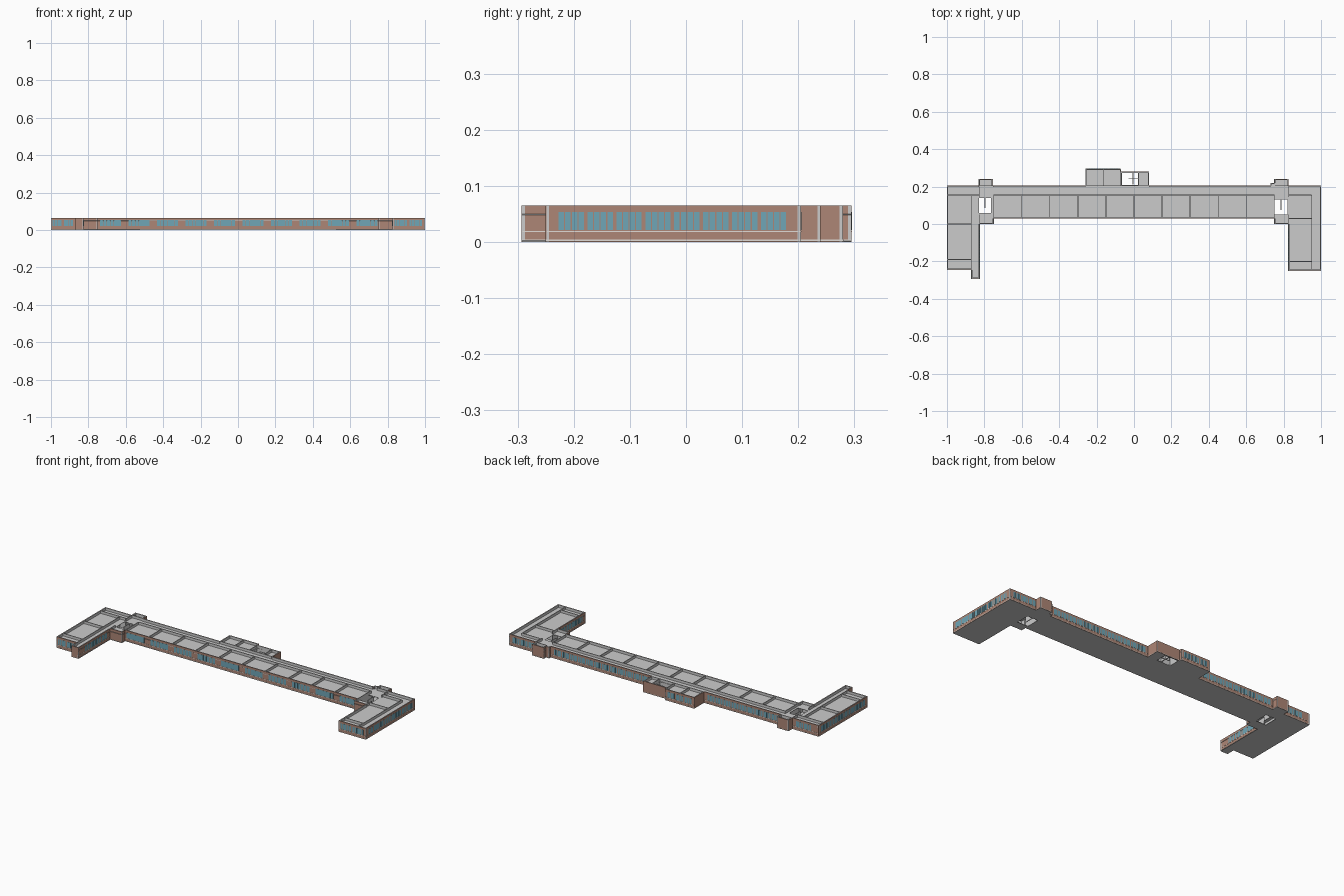
import bpy, bmesh
from mathutils import Vector, Matrix

if "Cube" in bpy.data.objects:
    bpy.data.objects.remove(bpy.data.objects["Cube"])

H = 0.065
OUT = [(-1, -.245), (-.87, -.245), (-.87, -.293), (-.825, -.293), (-.825, 0), (-.75, 0),
       (-.75, .03), (.75, .03), (.75, 0), (.825, 0), (.825, -.25), (1, -.25), (1, .205),
       (.825, .205), (.825, .24), (.75, .24), (.75, .22), (.73, .22), (.73, .205),
       (.08, .205), (.08, .28), (-.07, .28), (-.07, .295), (-.26, .295), (-.26, .205),
       (-.755, .205), (-.755, .24), (-.83, .24), (-.83, .205), (-1, .205)]
SHAFTS = [(-.83, .06, -.765, .14), (.752, .05, .82, .13), (-.065, .21, .022, .274)]


def material(name, col):
    m = bpy.data.materials.new(name)
    m.diffuse_color = (*col, 1)
    m.use_nodes = True
    m.node_tree.nodes["Principled BSDF"].inputs["Base Color"].default_value = m.diffuse_color
    return m


brick = material("brick", (.42, .24, .18))
glass = material("glass", (.16, .38, .47))
white = material("trim", (.75, .72, .68))


def finish(bm, name, mat=None):
    me = bpy.data.meshes.new(name)
    bmesh.ops.recalc_face_normals(bm, faces=bm.faces)
    bm.to_mesh(me)
    bm.free()
    ob = bpy.data.objects.new(name, me)
    bpy.context.collection.objects.link(ob)
    if mat:
        me.materials.append(mat)
    return ob


def panel(bm, p, q, s0, s1, z0, z1, o0, o1):
    """Box along edge p-q from s0 to s1, offset o0..o1 outward."""
    p, q = Vector(p), Vector(q)
    d = (q - p).normalized()
    n = Vector((d.y, -d.x))
    c = p + d * (s0 + s1) / 2 + n * (o0 + o1) / 2
    m = Matrix(((d.x * (s1 - s0), n.x * (o1 - o0), 0, c.x),
                (d.y * (s1 - s0), n.y * (o1 - o0), 0, c.y),
                (0, 0, z1 - z0, (z0 + z1) / 2), (0, 0, 0, 1)))
    bmesh.ops.create_cube(bm, size=1, matrix=m)


def plate(name, z0, z1):
    """Filled plan outline with the shafts left open."""
    cu = bpy.data.curves.new(name, 'CURVE')
    cu.dimensions, cu.fill_mode, cu.extrude = '2D', 'BOTH', (z1 - z0) / 2
    loops = [OUT] + [[(a, b), (c, b), (c, d), (a, d)] for a, b, c, d in SHAFTS]
    for pts in loops:
        sp = cu.splines.new('POLY')
        sp.points.add(len(pts) - 1)
        for pt, (x, y) in zip(sp.points, pts):
            # keep just inside the brick skin
            pt.co = (x * .9995, y * .998, 0, 1)
        sp.use_cyclic_u = True
    tmp = bpy.data.objects.new(name + "_curve", cu)
    bpy.context.collection.objects.link(tmp)
    bpy.context.view_layer.update()
    me = bpy.data.meshes.new_from_object(tmp)
    bpy.data.objects.remove(tmp)
    me.transform(Matrix.Translation((0, 0, (z0 + z1) / 2)))
    me.name = name
    bpy.context.collection.objects.link(bpy.data.objects.new(name, me))


plate("floor_slab", 0, .003)
plate("ceiling_slab", .048, .05)

# Outer walls: grey inner leaf, brick skin, thin light base line
inner, skin, trim = bmesh.new(), bmesh.new(), bmesh.new()
edges = [(OUT[i], OUT[(i + 1) % len(OUT)]) for i in range(len(OUT))]
for p, q in edges:
    L = (Vector(q) - Vector(p)).length
    panel(inner, p, q, 0, L, 0, H, -.006, -.001)
    panel(skin, p, q, 0, L, 0, H, -.001, 0)
    panel(trim, p, q, 0, L, .002, .004, -.0005, .0003)

# Windows: edge index -> (start, pitch, group width, panes)
fine = (.022, .0515, .047, 4)
WIN = {0: (.008, .06, .05, 4), 3: (.06, .0515, .047, 4), 6: (.01, .1525, .115, 6),
       9: fine, 10: (.01, .08, .07, 5), 11: fine, 12: fine, 18: fine,
       22: (.015, .055, .047, 4), 24: fine, 28: fine, 29: fine}
panes = bmesh.new()
for i, (start, pitch, width, n) in WIN.items():
    p, q = edges[i]
    L = (Vector(q) - Vector(p)).length
    panel(trim, p, q, .002, L - .002, .0175, .0195, -.0005, .001)  # sill band
    s = start
    while s + width < L:
        w = width / n
        for k in range(n):
            panel(panes, p, q, s + k * w + .001, s + (k + 1) * w - .001,
                  .021, .053, -.0005, .0005)
        s += pitch
finish(inner, "wall_inner_leaf")
finish(skin, "brick_skin", brick)
finish(trim, "sill_bands", white)
finish(panes, "window_panes", glass)

# Interior partitions, rising above the ceiling slab
part = bmesh.new()


def wall(x0, y0, x1, y1, z0=.003, z1=H):
    p, q = (x0, y0), (x1, y1)
    panel(part, p, q, 0, (Vector(q) - Vector(p)).length, z0, z1, -.002, .002)


wall(-.75, .155, .75, .155)                       # main corridor
for i in range(11):                               # main rooms
    x = -.75 + .15 * i
    wall(x, .035, x, .155)
wall(-.87, -.24, -.87, .155)                      # left wing corridor
wall(.95, -.245, .95, .155)                       # right wing corridor
wall(-.995, .155, -.83, .155)
wall(.825, .155, .95, .155)
for y in (-.19, 0):
    wall(-.995, y, -.87, y)
for y in (-.2, .03):
    wall(.83, y, .95, y)
for s in (-1, 1):                                 # links to wings and rear stubs
    wall(s * .828, .005, s * .828, .05)
    wall(s * .828, .145, s * .828, .2)
    wall(s * .825, .205, s * .755, .205)
wall(-.255, .205, .075, .205)                     # rear middle rooms
wall(-.07, .205, -.07, .28)
wall(.025, .205, .025, .277)
wall(-.165, .205, -.165, .29)
finish(part, "partition_walls")

# Stair dividers standing in the shafts
part = bmesh.new()
wall(-.797, .085, -.797, .14, 0, .05)
wall(.786, .075, .786, .13, 0, .05)
wall(-.03, .245, .022, .245, 0, .05)
wall(-.005, .21, -.005, .274, 0, .02)
finish(part, "stair_dividers")
